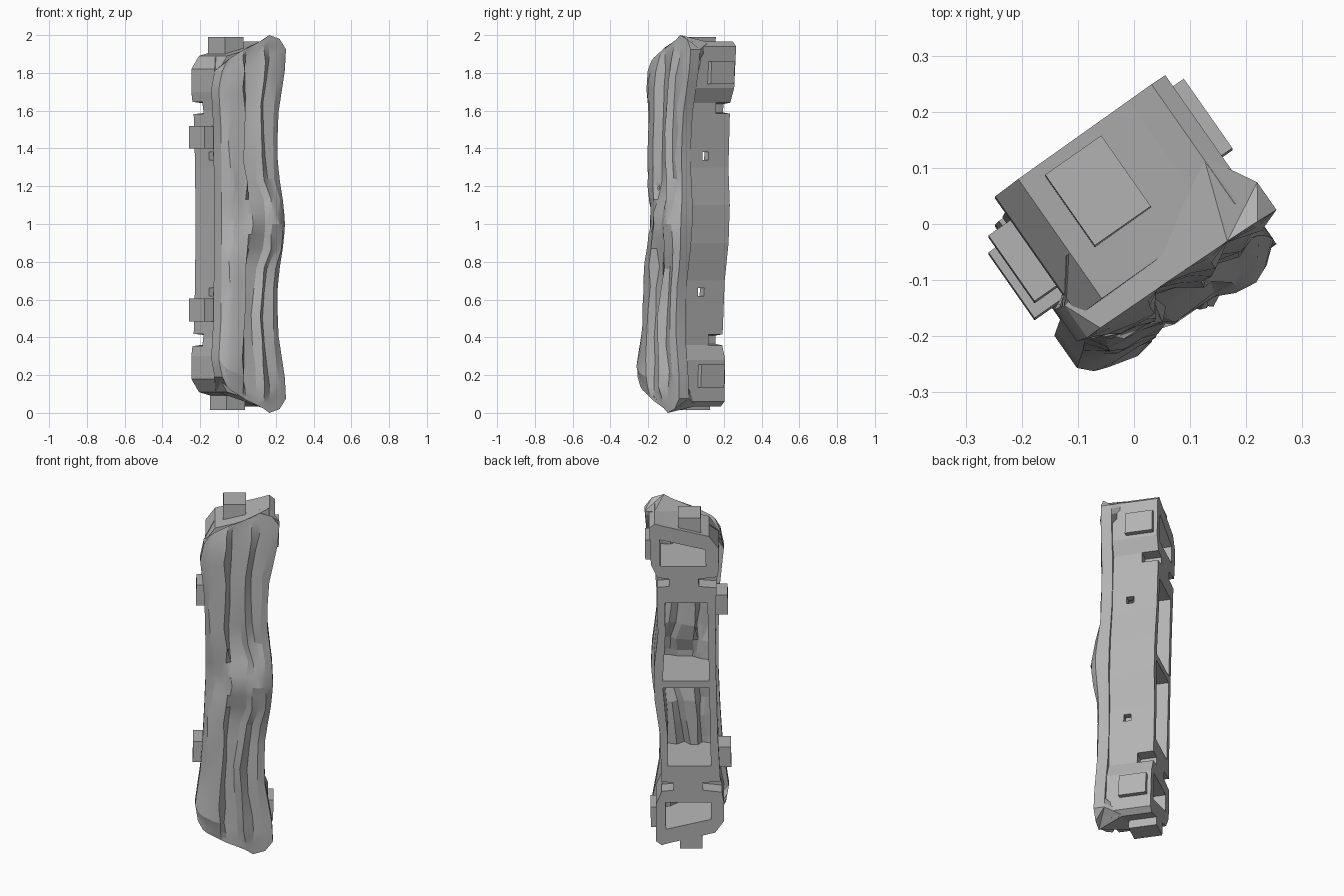
import bpy, bmesh, random
from math import cos, sin, radians, pi

random.seed(4)
if "Cube" in bpy.data.objects:
    bpy.data.objects.remove(bpy.data.objects["Cube"])

grey = bpy.data.materials.new("plain grey")
grey.use_nodes = True
grey.diffuse_color = (0.45, 0.45, 0.45, 1)
grey.node_tree.nodes["Principled BSDF"].inputs["Base Color"].default_value = grey.diffuse_color

CA, SA = cos(radians(35)), sin(radians(35))


def place(u, v, z):
    """Width u, depth v (back positive), height z, turned and leaning slightly."""
    return (u * CA - v * SA, u * SA + v * CA + 0.033 * (z - 1), z)


def loft(name, rings):
    """Closed solid through equal-length rings of (u, v, z)."""
    bm = bmesh.new()
    loops = [[bm.verts.new(place(*p)) for p in ring] for ring in rings]
    n = len(loops[0])
    for a, b in zip(loops, loops[1:]):
        for i in range(n):
            j = (i + 1) % n
            bm.faces.new((a[i], a[j], b[j], b[i]))
    bm.faces.new(loops[0])
    bm.faces.new(loops[-1])
    bmesh.ops.recalc_face_normals(bm, faces=bm.faces)
    mesh = bpy.data.meshes.new(name)
    bm.to_mesh(mesh)
    bm.free()
    mesh.materials.append(grey)
    ob = bpy.data.objects.new(name, mesh)
    bpy.context.collection.objects.link(ob)
    return ob


def prism(name, outline, v0, v1):
    return loft(name, [[(u, v, z) for u, z in outline] for v in (v0, v1)])


def block(name, u0, u1, v0, v1, z0, z1):
    return prism(name, [(u0, z0), (u1, z0), (u1, z1), (u0, z1)], v0, v1)


def flip(outline):
    return [(u, 2 - z) for u, z in reversed(outline)]


def interp(table, x):
    for (x0, y0), (x1, y1) in zip(table, table[1:]):
        if x <= x1:
            return y0 + (y1 - y0) * (x - x0) / (x1 - x0)
    return table[-1][1]


def boolean(ob, other, operation):
    m = ob.modifiers.new(other.name, 'BOOLEAN')
    m.operation = operation
    m.solver = 'EXACT'
    m.object = other


def hide(ob):
    ob.hide_render = True
    ob.hide_viewport = True
    ob.display_type = 'WIRE'


# Hollow rear housing
half = [(-.163, 1.0), (-.165, 1.3), (-.175, 1.6), (-.19, 1.7), (-.19, 1.82), (-.14, 1.89),
        (.1, 1.95), (.15, 1.965), (.18, 1.94), (.175, 1.72), (.142, 1.64), (.146, 1.3), (.17, 1.1)]
housing = prism("rear_housing", half + flip(half[1:]), -.1, .16)

# Front slab: rim, left ridge, groove and right ridge along its height
left = [(0, -.175), (.3, -.18), (.6, -.19), (.88, -.217), (1, -.2)]
right = [(0, .188), (.12, .182), (.35, .152), (.6, .15), (.88, .198), (1, .205)]
# each column: share of width, depth beyond rim, depth at the middle lump, half height
columns = [(0, .07, .07, .81), (0, 0, 0, .81), (.07, -.01, -.02, .86), (.13, -.02, -.03, .88),
           (.25, -.027, -.045, .905), (.32, -.032, -.055, .92), (.39, .008, -.07, .935),
           (.55, -.003, -.065, .96), (.64, -.028, -.075, .975), (.74, 0, -.07, 1),
           (.9, -.012, -.06, .98), (1, 0, -.015, .925), (1, .06, .06, .925),
           (.87, .15, .06, .963), (.74, .15, .06, .95), (.13, .14, .06, .885)]
steps = [0, .06, .14, .24, .36, .5, .64, .78, .88, .94, .975, 1]
levels = [-s for s in reversed(steps[1:])] + steps
rings, cavity_rings = [], []
for w in levels:
    a = abs(w)
    L, R = interp(left, a), interp(right, a)
    bow = .04 * cos(a * pi / 2)
    swell = interp([(0, 1), (.08, .8), (.22, 0), (1, 0)], a)
    fade = interp([(0, 1), (.88, 1), (.975, .25), (1, 0)], a)
    veer = interp([(0, .05), (.14, .08), (.3, 0), (.5, -.02), (.8, .02), (1, 0)], a)
    flare = interp([(0, 1), (.88, 1), (.975, 0), (1, 0)], a)
    ring = []
    for i, (t, d, lump, h) in enumerate(columns):
        rim_v = -.14 + bow * (1 - t) - .01 * t
        front = 1 < i < 11
        if front:
            d = (d - .9 * bow * (1 - t)) * fade
        depth = d + (lump - d) * (flare if i > 12 else swell)
        u = L + (R - L) * t
        if 6 < i < 10:
            u += veer * (R - L)
        if front and a < .9:
            depth += random.uniform(-.007, .007)
            u += random.uniform(-.008, .008)
        ring.append((u, rim_v + depth, 1 + w * h))
    rings.append(ring)
    inner = [(u, v + .025, z) for u, v, z in ring[1:12]]
    cavity_rings.append(inner + [(u, .4, z) for u, v, z in (inner[-1], inner[0])])
slab = loft("front_slab", rings)
cavity = loft("cavity_limit", cavity_rings)
hide(cavity)

# Cutters: rear windows reaching the slab's inner skin, corner notches, side holes
window_top = [(.125, 1.87), (-.12, 1.81), (-.12, 1.71), (.125, 1.71)]
middle = [(-.125, 1.02), (.125, 1.02), (.105, 1.3), (.105, 1.49), (-.125, 1.49)]
hole = [(-.3, 1.34), (.3, 1.34), (.3, 1.38), (-.3, 1.38)]
for side, shape in (("upper", lambda o: o), ("lower", flip)):
    for label, outline in (("_end_window_cutter", window_top), ("_window_cutter", middle)):
        window = prism(side + label, shape(outline), -.3, .3)
        boolean(window, cavity, 'INTERSECT')
        boolean(housing, window, 'DIFFERENCE')
        boolean(slab, window, 'DIFFERENCE')
        hide(window)
    cutters = [prism(side + "_hole_cutter", shape(hole), -.01, .03)]
    for s in (-1, 1):
        notch = [(s * .08, 1.59), (s * .3, 1.57), (s * .3, 1.66), (s * .08, 1.635)]
        cutters.append(prism(side + "_notch_cutter", shape(notch), .07, .3))
    for c in cutters:
        boolean(housing, c, 'DIFFERENCE')
        hide(c)

# Locating pegs on the ends and both sides
block("top_peg", -.098, .024, -.018, .136, 1.86, 1.99)
block("bottom_peg", -.07, .05, .005, .16, .015, .14)
for name, z in (("upper", 1.46), ("lower", .545)):
    block(name + "_left_peg", -.234, -.15, -.025, .118, z - .06, z + .06)
for name, z in (("upper", 1.8), ("lower", .195)):
    block(name + "_right_peg", .16, .205, -.013, .138, z - .06, z + .06)

# Smooth the slab but keep its creases
bpy.ops.object.select_all(action='DESELECT')
slab.select_set(True)
bpy.context.view_layer.objects.active = slab
bpy.ops.object.shade_smooth_by_angle(angle=radians(20))
